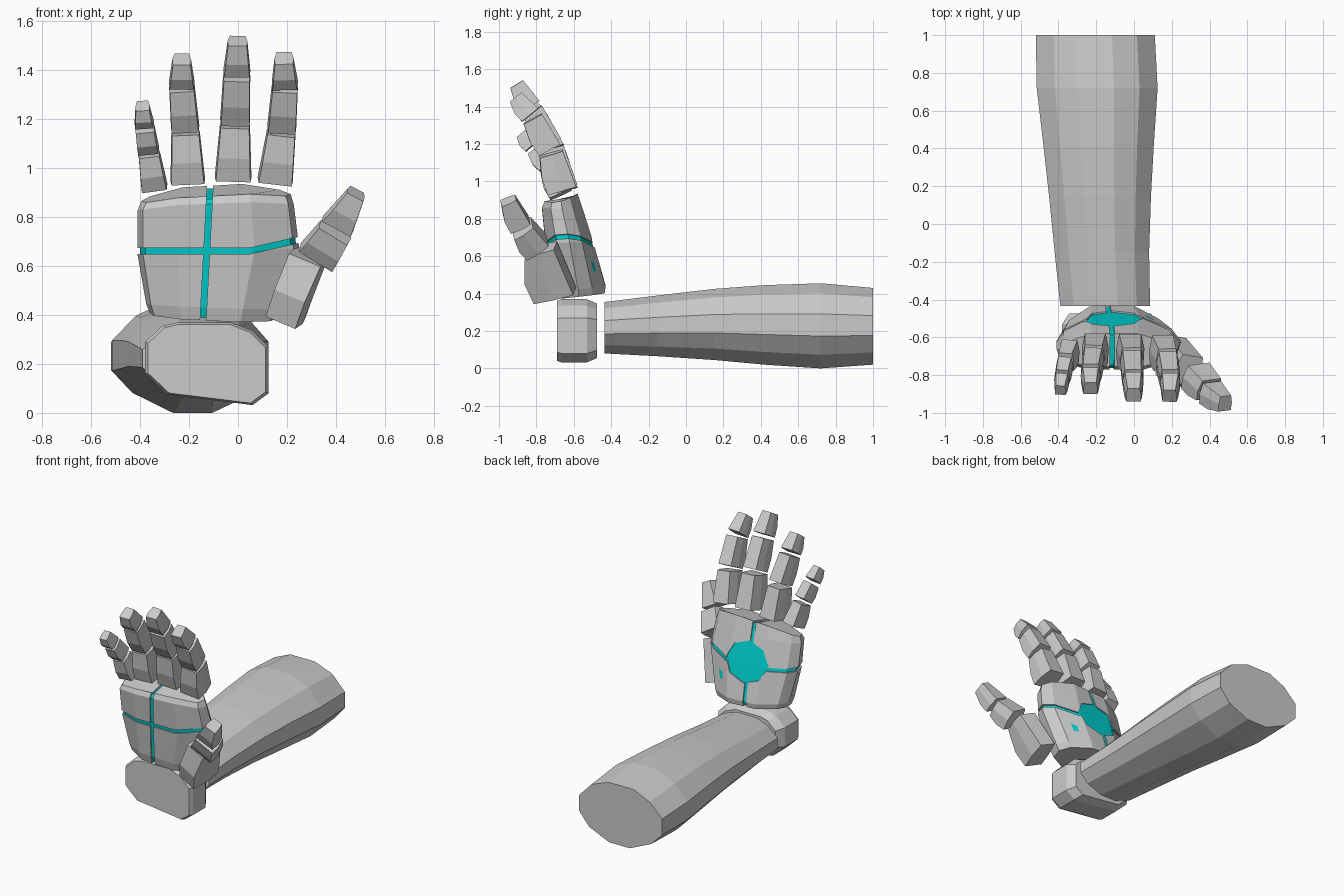
import bpy, bmesh, math
from mathutils import Vector, Matrix

if "Cube" in bpy.data.objects:
    bpy.data.objects.remove(bpy.data.objects["Cube"])


def loft(name, rings, mat=None):
    """Skin a list of equal-length rings and cap both ends."""
    bm = bmesh.new()
    vs = [[bm.verts.new(p) for p in r] for r in rings]
    n = len(rings[0])
    for a, b in zip(vs, vs[1:]):
        for i in range(n):
            j = (i + 1) % n
            bm.faces.new((a[i], a[j], b[j], b[i]))
    bm.faces.new(vs[0])
    bm.faces.new(vs[-1])
    bmesh.ops.recalc_face_normals(bm, faces=bm.faces)
    me = bpy.data.meshes.new(name)
    bm.to_mesh(me)
    bm.free()
    ob = bpy.data.objects.new(name, me)
    bpy.context.collection.objects.link(ob)
    if mat:
        me.materials.append(mat)
    return ob


teal = bpy.data.materials.new("teal")
teal.diffuse_color = (0.0, 0.62, 0.62, 1)
teal.use_nodes = True
teal.node_tree.nodes["Principled BSDF"].inputs["Base Color"].default_value = teal.diffuse_color

# Forearm: 12-sided section stretched to each station (y, x0, x1, z0, z1)
arm = [(0, .38), (0, .65), (.15, .87), (.34, 1), (.64, 1), (.85, .88),
       (1, .64), (1, .38), (.88, .16), (.64, 0), (.39, 0), (.13, .18)]
stations = [(-.435, -.39, .085, .08, .355), (-.15, -.42, .08, .065, .39),
            (.15, -.45, .09, .045, .425), (.42, -.48, .105, .02, .445),
            (.72, -.515, .125, 0, .455), (1, -.52, .11, .02, .43)]
loft("forearm", [[(x0 + u * (x1 - x0), y, z0 + v * (z1 - z0)) for u, v in arm]
                 for y, x0, x1, z0, z1 in stations])

# Wrist block
wr = [(-.38, .16), (-.38, .29), (-.31, .355), (-.25, .37), (-.03, .37), (.06, .335),
      (.125, .27), (.125, .08), (.06, .032), (-.29, .075)]
loft("wrist", [[(-.125 + (x + .125) * s, y, .2 + (z - .2) * s) for x, z in wr]
               for y, s in [(-.69, .95), (-.665, 1), (-.53, 1), (-.475, .86)]])

# Palm: station = x0, x1, y back, y front, z back, z front, side drop, tilt
palm_st = [(-.36, .15, -.435, -.71, .405, .375, -.005, -.012),
           (-.375, .17, -.43, -.725, .44, .43, 0, -.01),
           (-.412, .25, -.495, -.75, .67, .66, 0, .01),
           (-.41, .228, -.555, -.77, .86, .86, .02, .012),
           (-.395, .215, -.58, -.755, .935, .895, .035, .014)]
palm_sec = [(-1, .5), (-.88, .26), (-.45, 0), (.35, 0), (.85, .24), (1, .5),
            (.93, .78), (.45, 1), (-.5, 1), (-.93, .8)]


def palm(name, inset, mat=None):
    rings = []
    for k, (x0, x1, yb, yf, zb, zf, drop, tilt) in enumerate(palm_st):
        dz = inset if k == 0 else -inset if k == len(palm_st) - 1 else 0
        cx, hw = (x0 + x1) / 2, (x1 - x0) / 2 - inset
        yb, yf = yb - inset * .7, yf + inset * .7
        rings.append([(cx + u * hw, yb + v * (yf - yb),
                       zb + v * (zf - zb) - drop * u * u + tilt * u + dz)
                      for u, v in palm_sec])
    return loft(name, rings, mat)


palm("palm_core", .011, teal)
shell = palm("palm_plates", 0)


# Groove cutters and the octagonal window on the back of the hand
def slot(a, b, w):
    a, b = Vector(a), Vector(b)
    d = (b - a).normalized()
    n = Vector((-d.z, 0, d.x)) * w / 2
    return loft("slot", [[p - n + Vector((0, -1, 0)), p + n + Vector((0, -1, 0)),
                          p + n, p - n] for p in (a, b)])


window = loft("window", [[(-.11 + .155 * math.cos(t), y, .68 + .13 * math.sin(t))
                          for t in [math.pi / 4 * i for i in range(8)]]
                         for y in (-.62, -.3)])
cutters = [slot((-.147, 0, .3), (-.11, 0, 1.0), .024),
           slot((-.5, 0, .662), (.05, 0, .662), .024),
           slot((.04, 0, .66), (.35, 0, .73), .024), window]
bpy.context.view_layer.objects.active = shell
for c in cutters:
    c.hide_render = True
    m = shell.modifiers.new("cut", 'BOOLEAN')
    m.operation, m.solver, m.object = 'DIFFERENCE', 'EXACT', c
    bpy.ops.object.modifier_apply(modifier=m.name)
    bpy.data.objects.remove(c)


# Finger bones: tapered blocks with a slightly padded front
def bone(name, a, b, wa, wb, da, db, wdir=(1, 0, 0), pad=.012):
    a, b = Vector(a), Vector(b)
    ax = (b - a).normalized()
    w = Vector(wdir)
    w = (w - ax * w.dot(ax)).normalized()
    f = w.cross(ax)
    if f.y > 0:
        f = -f
    rings = []
    for t, extra in ((0, 0), (.45, pad), (1, 0)):
        c = a.lerp(b, t)
        hw, hd = (wa + (wb - wa) * t) / 2, (da + (db - da) * t) / 2
        rings.append([c + w * hw * s + f * d for s, d in
                      ((-.94, hd + extra), (.94, hd + extra), (1, 0), (.78, -hd),
                       (-.78, -hd), (-1, 0))])
    loft(name, rings)


# Joint paths (x, y, z) base to tip, with base width and depth
fingers = {
    "index": ([(.152, -.665, .955), (.178, -.725, 1.16), (.192, -.825, 1.345), (.188, -.91, 1.45)], .145, .16),
    "middle": ([(-.02, -.66, .965), (-.012, -.72, 1.19), (-.005, -.825, 1.39), (-.002, -.905, 1.52)], .15, .16),
    "ring": ([(-.205, -.655, .95), (-.215, -.705, 1.16), (-.23, -.795, 1.345), (-.23, -.87, 1.445)], .142, .155),
    "little": ([(-.342, -.67, .93), (-.365, -.735, 1.075), (-.382, -.815, 1.18), (-.39, -.88, 1.255)], .108, .125)}
taper_w, taper_d = (1, .82, .74, .54), (1, .8, .7, .5)
for name, (path, w, d) in fingers.items():
    for i in range(3):
        a, b = Vector(path[i]), Vector(path[i + 1])
        g = (b - a).normalized() * .012
        bone(f"{name}_finger_{i + 1}", a + g * (i > 0), b - g * (i < 2),
             w * taper_w[i], w * taper_w[i + 1], d * taper_d[i], d * taper_d[i + 1])

# Thumb
td = (.8, .15, -.55)
bone("thumb_1", (.2, -.70, .39), (.292, -.775, .64), .14, .15, .22, .16, (.95, -.2, -.2), .03)
bone("thumb_2", (.33, -.80, .652), (.4, -.875, .75), .17, .145, .14, .12, td)
bone("thumb_3", (.408, -.89, .772), (.483, -.95, .898), .14, .08, .115, .085, td)
